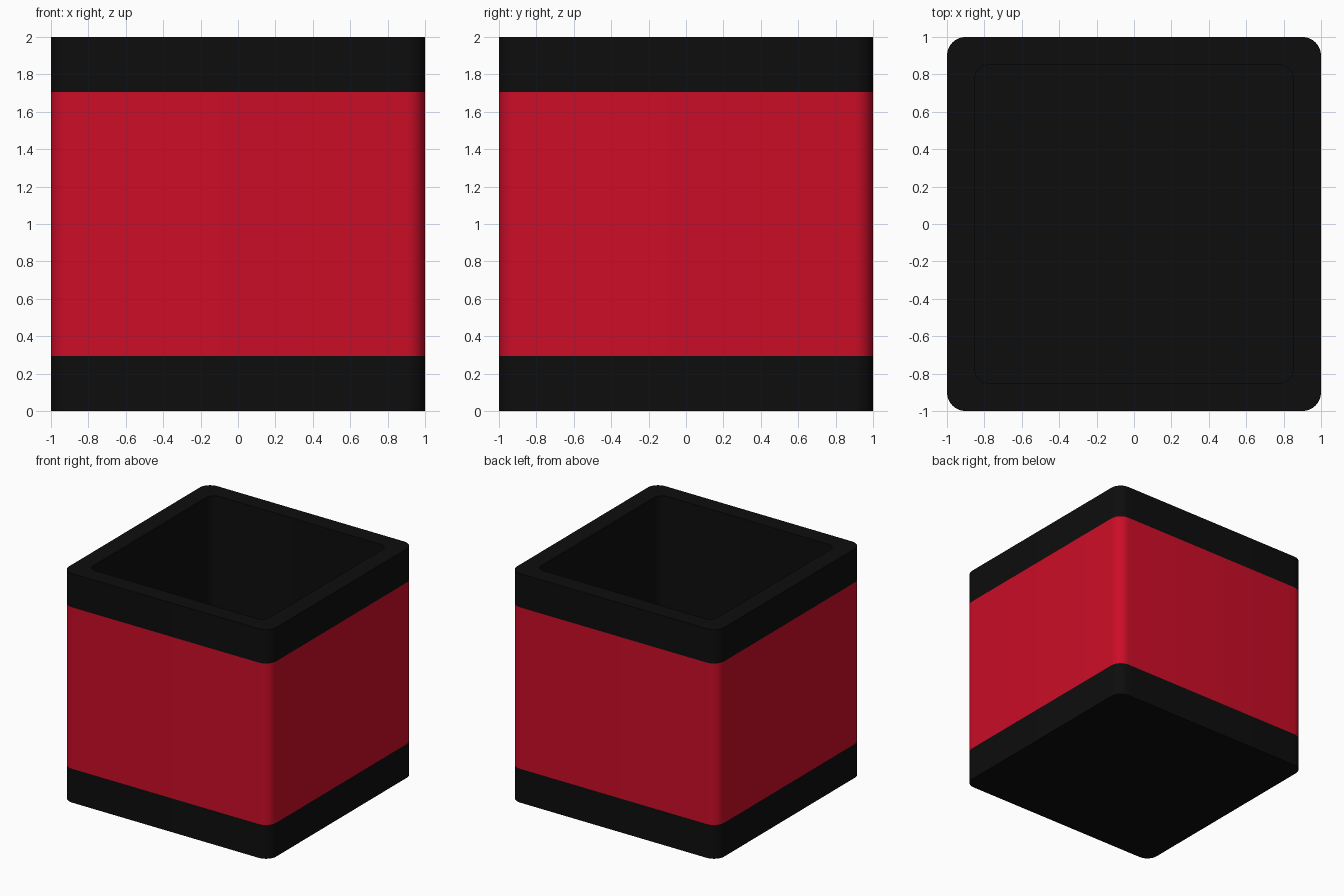
import bpy, bmesh, math

if "Cube" in bpy.data.objects:
    bpy.data.objects.remove(bpy.data.objects["Cube"])

CORNER_STEPS = 8


def material(name, rgb):
    m = bpy.data.materials.new(name)
    m.diffuse_color = (*rgb, 1)
    m.use_nodes = True
    m.node_tree.nodes["Principled BSDF"].inputs["Base Color"].default_value = m.diffuse_color
    return m


def rounded_square(half, r, z):
    pts = []
    for quarter in range(4):
        mid = math.radians(45 + 90 * quarter)
        cx = math.copysign(half - r, math.cos(mid))
        cy = math.copysign(half - r, math.sin(mid))
        for i in range(CORNER_STEPS + 1):
            a = math.pi / 2 * (quarter + i / CORNER_STEPS)
            pts.append((cx + r * math.cos(a), cy + r * math.sin(a), z))
    return pts


def loft(name, sections, mat, cap_first=False, cap_last=False):
    """Skin rounded-square sections (half width, radius, z) in order."""
    bm = bmesh.new()
    rings = [[bm.verts.new(p) for p in rounded_square(*s)] for s in sections]
    for a, b in zip(rings, rings[1:]):
        n = len(a)
        for i in range(n):
            j = (i + 1) % n
            bm.faces.new((a[i], a[j], b[j], b[i]))
    if cap_first:
        bm.faces.new(rings[0][::-1])
    if cap_last:
        bm.faces.new(rings[-1])
    me = bpy.data.meshes.new(name)
    bm.to_mesh(me)
    bm.free()
    me.materials.append(mat)
    ob = bpy.data.objects.new(name, me)
    bpy.context.collection.objects.link(ob)
    bpy.ops.object.select_all(action='DESELECT')
    ob.select_set(True)
    bpy.context.view_layer.objects.active = ob
    bpy.ops.object.shade_smooth_by_angle(angle=math.radians(30))
    return ob


black = material("black_plastic", (0.004, 0.004, 0.004))
red = material("red_band", (0.60, 0.004, 0.02))

R, LOW, HIGH, WALL = 0.10, 0.295, 1.705, 0.15
IN, IN_R = 1 - WALL, 0.07

# Closed base, flush coloured band, then rim folding down into the inner well
loft("base", [(1, R, 0), (1, R, LOW)], black, cap_first=True)
loft("band", [(1, R, LOW), (1, R, HIGH)], red)
loft("rim_and_liner",
     [(1, R, HIGH), (1, R, 2), (IN, IN_R, 2), (IN, IN_R, WALL)],
     black, cap_last=True)
